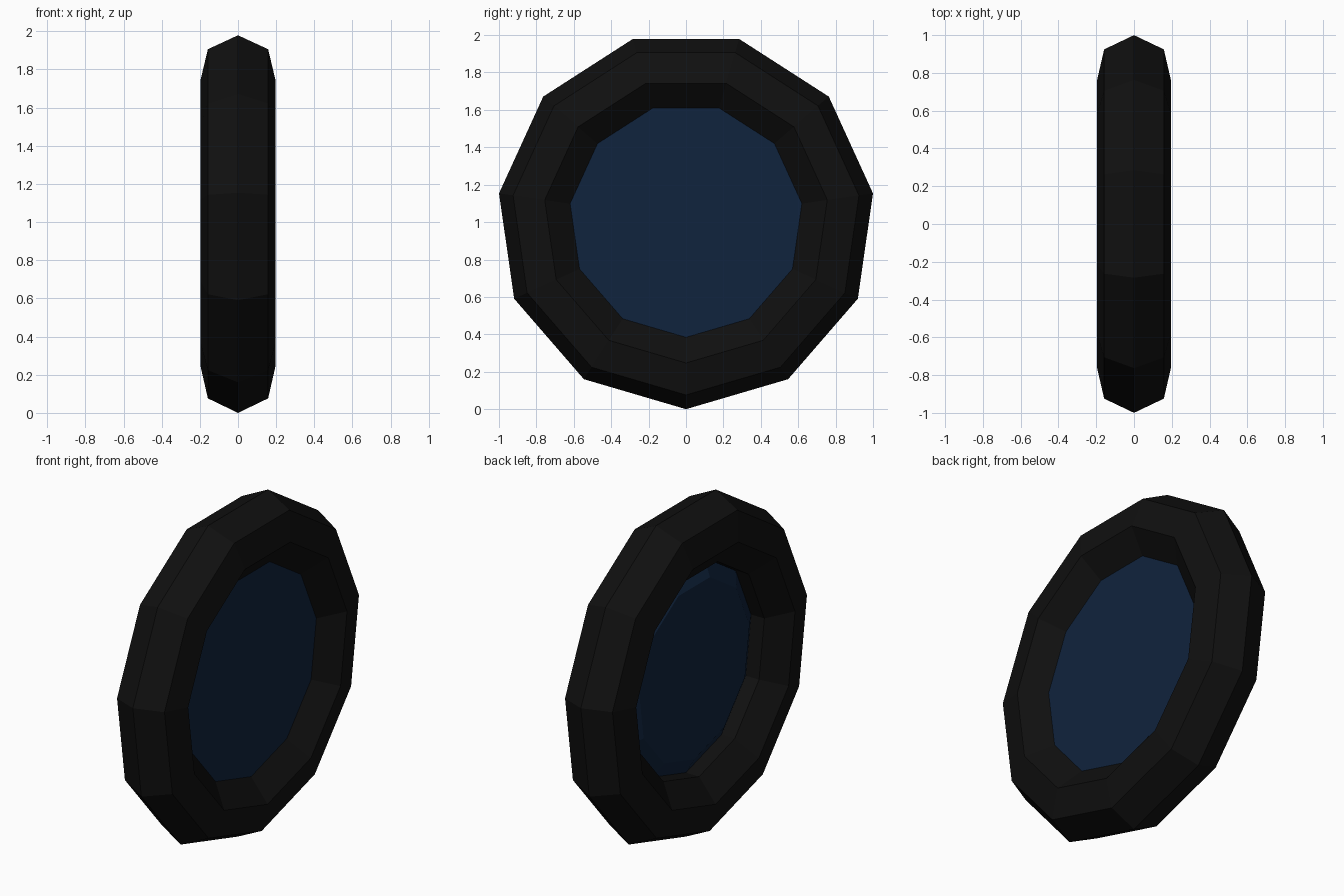
import bpy, math

if "Cube" in bpy.data.objects:
    bpy.data.objects.remove(bpy.data.objects["Cube"])

SIDES = 11          # segments around the wheel
MAJOR, MINOR = 0.808, 0.202
CZ = MAJOR + MINOR  # hub height, lowest corner on the ground


def material(name, rgb):
    m = bpy.data.materials.new(name)
    m.diffuse_color = (*rgb, 1)
    m.use_nodes = True
    m.node_tree.nodes["Principled BSDF"].inputs["Base Color"].default_value = m.diffuse_color
    return m


def lathe(name, profile, mat, closed):
    """Spin (x, radius) points about the x axis; open profiles get end caps."""
    n = len(profile)
    verts, faces = [], []
    for i in range(SIDES):
        a = 2 * math.pi * i / SIDES
        verts += [(x, r * math.sin(a), CZ - r * math.cos(a)) for x, r in profile]
    for i in range(SIDES):
        k = (i + 1) % SIDES
        for j in range(n if closed else n - 1):
            l = (j + 1) % n
            faces.append((i * n + j, i * n + l, k * n + l, k * n + j))
    if not closed:
        faces.append([i * n for i in range(SIDES)])
        faces.append([i * n + n - 1 for i in reversed(range(SIDES))])
    # keep normals pointing outwards
    me = bpy.data.meshes.new(name)
    me.from_pydata(verts, [], faces)
    import bmesh
    bm = bmesh.new()
    bm.from_mesh(me)
    bmesh.ops.recalc_face_normals(bm, faces=bm.faces)
    bm.to_mesh(me)
    bm.free()
    me.materials.append(mat)
    ob = bpy.data.objects.new(name, me)
    bpy.context.collection.objects.link(ob)
    return ob


# Tyre: seven-sided cross-section with a ridge at the tread
section = [(MINOR * math.sin(2 * math.pi * j / 7),
            MAJOR + MINOR * math.cos(2 * math.pi * j / 7)) for j in range(7)]
lathe("tyre", section, material("black_rubber", (0.005, 0.005, 0.005)), True)

# Wheel disc: flush on the +x side, recessed with a bevelled face on the -x side
x_in, r_in = section[3]
lathe("wheel_disc", [(x_in, r_in), (0.0, r_in - 0.001), (-0.055, 0.53)],
      material("dark_blue", (0.005, 0.017, 0.047)), False)
